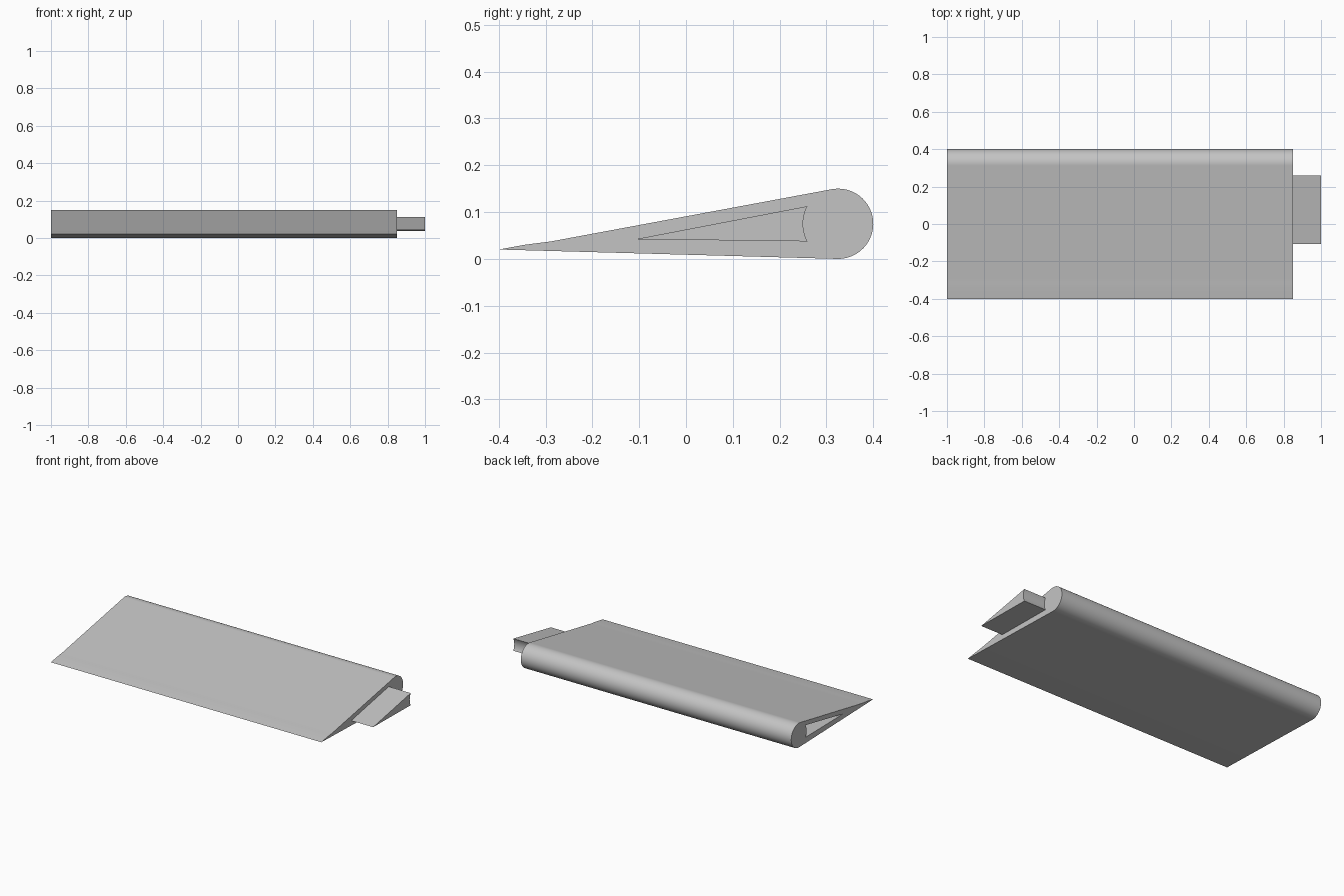
import bpy, bmesh, math

# Remove the default cube only
cube = bpy.data.objects.get("Cube")
if cube:
    bpy.data.objects.remove(cube, do_unlink=True)

grey = bpy.data.materials.new("light grey")
grey.use_nodes = True
colour = (0.55, 0.55, 0.55, 1)
grey.diffuse_color = colour
grey.node_tree.nodes["Principled BSDF"].inputs["Base Color"].default_value = colour


def arc(cy, cz, radius, start, end, steps):
    """Points (y, z) along a circular arc, angles in degrees."""
    angles = [math.radians(start + (end - start) * i / steps) for i in range(steps + 1)]
    return [(cy + radius * math.cos(a), cz + radius * math.sin(a)) for a in angles]


def extrude_profile(name, profile, x0, x1):
    """Solid made by sweeping a (y, z) profile along x."""
    bm = bmesh.new()
    face = bm.faces.new([bm.verts.new((x0, y, z)) for y, z in profile])
    swept = bmesh.ops.extrude_face_region(bm, geom=[face], use_keep_orig=True)
    moved = [v for v in swept["geom"] if isinstance(v, bmesh.types.BMVert)]
    bmesh.ops.translate(bm, verts=moved, vec=(x1 - x0, 0, 0))
    bmesh.ops.recalc_face_normals(bm, faces=bm.faces[:])
    mesh = bpy.data.meshes.new(name)
    bm.to_mesh(mesh)
    bm.free()
    mesh.materials.append(grey)
    obj = bpy.data.objects.new(name, mesh)
    bpy.context.collection.objects.link(obj)
    return obj


def select_only(obj):
    bpy.ops.object.select_all(action="DESELECT")
    obj.select_set(True)
    bpy.context.view_layer.objects.active = obj


# Teardrop section: thin front edge, round back edge
panel_profile = [(-0.4, 0.02)] + arc(0.325, 0.075, 0.075, -91.5, 100.5, 32)
panel_profile += [(-0.29, 0.037), (-0.315, 0.034), (-0.345, 0.03)]

# Wedge section with a hollow back, shared by tongue and socket
wedge_profile = [(-0.108, 0.042)] + arc(0.33, 0.075, 0.08, 208, 152, 10)

panel = extrude_profile("panel", panel_profile, -1, 0.85)
tongue = extrude_profile("tongue", wedge_profile, 0.85, 1)

# Socket in the other end that takes the tongue of a neighbour
cutter = extrude_profile("socket_cutter", wedge_profile, -1.05, -0.85)
cutter.hide_render = True
cut = panel.modifiers.new("socket", "BOOLEAN")
cut.operation = "DIFFERENCE"
cut.solver = "EXACT"
cut.object = cutter
select_only(panel)
bpy.ops.object.modifier_apply(modifier=cut.name)
bpy.data.objects.remove(cutter, do_unlink=True)

for part in (panel, tongue):
    select_only(part)
    bpy.ops.object.shade_smooth_by_angle(angle=math.radians(30))
